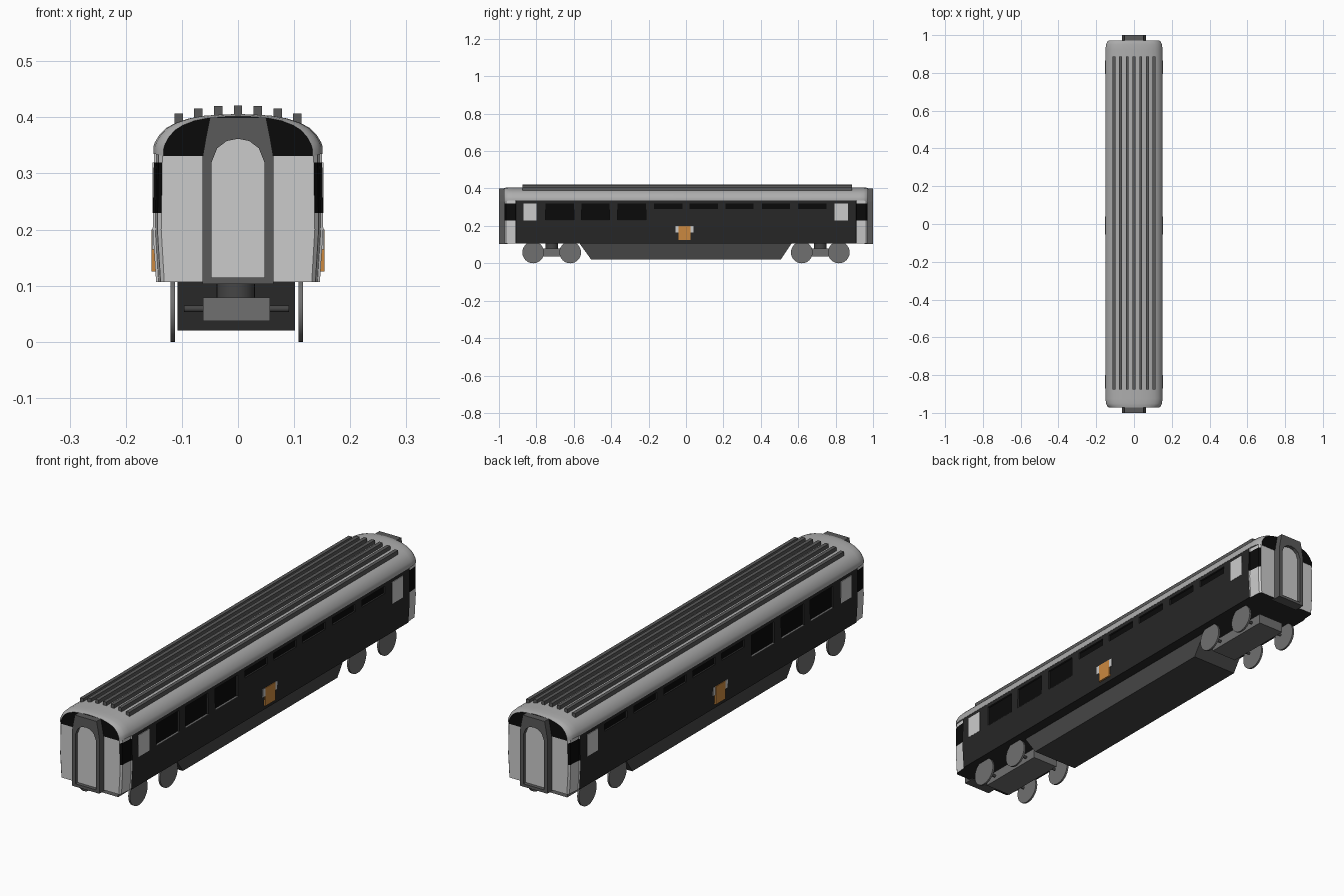
import bpy, bmesh, math

if "Cube" in bpy.data.objects:
    bpy.data.objects.remove(bpy.data.objects["Cube"])


def material(name, v):
    m = bpy.data.materials.new(name)
    m.diffuse_color = (*v, 1) if isinstance(v, tuple) else (v, v, v, 1)
    m.use_nodes = True
    m.node_tree.nodes["Principled BSDF"].inputs["Base Color"].default_value = m.diffuse_color
    return m


LIGHT = material("light_grey", 0.62)
ROOF = material("roof_grey", 0.42)
SIDE = material("charcoal", 0.02)
BLACK = material("black", 0.003)
FRAME = material("frame_grey", 0.10)
UNDER = material("under_grey", 0.06)
STEEL = material("steel_grey", 0.16)
ORANGE = material("orange", (0.6, 0.25, 0.05))


def make(name, bm, *mats, smooth=None):
    bmesh.ops.recalc_face_normals(bm, faces=bm.faces[:])
    me = bpy.data.meshes.new(name)
    bm.to_mesh(me)
    bm.free()
    ob = bpy.data.objects.new(name, me)
    bpy.context.collection.objects.link(ob)
    for m in mats:
        me.materials.append(m)
    if smooth:
        bpy.ops.object.select_all(action='DESELECT')
        ob.select_set(True)
        bpy.context.view_layer.objects.active = ob
        bpy.ops.object.shade_smooth_by_angle(angle=math.radians(smooth))
    return ob


def add_box(bm, x, y, z):
    vs = bmesh.ops.create_cube(bm, size=1)["verts"]
    for v in vs:
        for i, (a, b) in enumerate((x, y, z)):
            v.co[i] = a + (b - a) * (v.co[i] + 0.5)


def boxes(name, items, mat):
    bm = bmesh.new()
    for it in items:
        add_box(bm, *it)
    return make(name, bm, mat)


def both(items):
    return items + [((-x[1], -x[0]), y, z) for x, y, z in items]


def mirror_loop(half):
    return half + [(-x, z) for x, z in reversed(half) if x > 1e-6]


def loft(half, stations):
    """Skin a mirrored cross-section along y; stations are (y, x scale, z drop)."""
    bm = bmesh.new()
    rings = [[bm.verts.new((x * s, y, z - d)) for x, z in mirror_loop(half)] for y, s, d in stations]
    n = len(rings[0])
    for a, b in zip(rings, rings[1:]):
        for i in range(n):
            bm.faces.new((a[i], a[(i + 1) % n], b[(i + 1) % n], b[i]))
    ends = [bm.faces.new(rings[0]), bm.faces.new(rings[-1])]
    return bm, ends


def two_ended(st):
    return [(-y, s, d) for y, s, d in st] + [(y, s, d) for y, s, d in reversed(st)]


def cylinder(bm, r, depth, loc, axis, seg=32):
    vs = bmesh.ops.create_cone(bm, cap_ends=True, segments=seg, radius1=r, radius2=r, depth=depth)["verts"]
    for v in vs:
        x, y, z = v.co
        v.co = (z, y, x) if axis == 'X' else (x, y, z)
        v.co.x += loc[0]
        v.co.y += loc[1]
        v.co.z += loc[2]


# Carriage body with narrower vestibule corners
bm, ends = loft([(.146, .107), (.152, .2), (.1515, .23), (.15, .32), (.15, .345)],
                two_ended([(.97, .90, 0), (.962, .945, 0), (.912, .97, 0), (.91, 1, 0)]))
for f in bm.faces:
    c = f.calc_center_median()
    if abs(c.y) < .9 or c.z < .11:
        f.material_index = 1
    elif .23 < c.z < .32 and abs(c.x) > .12 and f not in ends:
        f.material_index = 2
body = make("carriage_body", bm, LIGHT, SIDE, BLACK)

# Window openings: three tall, five shallow, two door windows per side
tall = [((y, y + .15), (.23, .32)) for y in (-.75, -.56, -.365)]
shallow = [((y, y + .15), (.29, .32)) for y in (-.17, .02, .21, .405, .60)]
door = [((-.87, -.80), (.23, .32)), ((.795, .865), (.23, .32))]
cutter = boxes("window_cutter", both([((.142, .17), y, z) for y, z in tall + shallow]), SIDE)
cutter.hide_render = True
mod = body.modifiers.new("windows", 'BOOLEAN')
mod.operation, mod.solver, mod.object = 'DIFFERENCE', 'EXACT', cutter
bpy.context.view_layer.update()
cut = bpy.data.meshes.new_from_object(body.evaluated_get(bpy.context.evaluated_depsgraph_get()))
body.modifiers.clear()
body.data = cut
bpy.data.objects.remove(cutter)

boxes("window_glass", both([((.13, .1425), y, z) for y, z in tall + shallow]), BLACK)
boxes("door_window", both([((.14, .1525), y, z) for y, z in door]), LIGHT)
boxes("tall_window_sill", both([((.142, .1515), y, (.228, .2315)) for y, z in tall]), STEEL)

# Plain coloured side plates
boxes("side_plate_light", both([((.14, .1535), (-.055, .04), (.165, .20))]), LIGHT)
boxes("side_plate_orange", both([((.14, .1545), (-.04, .025), (.125, .20))]), ORANGE)

# Curved roof with dark end panels
bm, ends = loft([(.151, .335), (.151, .347), (.148, .356), (.14, .369), (.128, .381), (.112, .390), (.088, .398),
                 (.06, .403), (.03, .405), (0, .406)],
                two_ended([(.972, .88, .004), (.965, .94, .002), (.95, .98, 0), (.925, 1, 0)]))
bmesh.ops.inset_individual(bm, faces=ends, thickness=.005, depth=-.004)
for f in ends:
    f.material_index = 1
make("roof", bm, ROOF, BLACK, smooth=35)

# Roof ribs
heights = {0: .421, 1: .420, 2: .416, 3: .407}
boxes("roof_rib", [((i * .0353 - .0075, i * .0353 + .0075), (-.875, .888), (heights[abs(i)] - .025, heights[abs(i)]))
                   for i in range(-3, 4)], FRAME)

# Gangway frames and doors at both ends
outer = mirror_loop([(.063, .103), (.063, .33), (.057, .365), (.05, .40), (0, .40)])
inner = mirror_loop([(.047, .115), (.047, .32), (.037, .345), (.02, .358), (0, .362)])
for s, end in ((-1, "front"), (1, "rear")):
    bm = bmesh.new()
    loops = [[bm.verts.new((x, s * y, z)) for x, z in pts]
             for pts, y in ((outer, .955), (outer, 1), (inner, 1), (inner, .955))]
    n = len(outer)
    for k in range(4):
        a, b = loops[k], loops[(k + 1) % 4]
        for i in range(n):
            bm.faces.new((a[i], a[(i + 1) % n], b[(i + 1) % n], b[i]))
    make(end + "_gangway_frame", bm, FRAME)
    bm = bmesh.new()
    bm.faces.new([bm.verts.new((x, s * .985, z)) for x, z in inner])
    make(end + "_gangway_door", bm, LIGHT)

# Underfloor equipment skirt with sloped ends
bm = bmesh.new()
add_box(bm, (-.108, .102), (-.572, .567), (.02, .11))
for v in bm.verts:
    if v.co.z < .05:
        v.co.y = math.copysign(.507, v.co.y)
make("underfloor_skirt", bm, UNDER)

# Bogies: beam, pivot, axles and wheels
for s, end in ((-1, "front"), (1, "rear")):
    yc = s * .718
    boxes(end + "_bogie_beam", [((-.062, .057), (yc - .15, yc + .15), (.037, .079))], STEEL)
    bm = bmesh.new()
    cylinder(bm, .034, .034, (-.004, yc, .094), 'Z')
    make(end + "_bogie_pivot", bm, UNDER, smooth=35)
    axle, wheel = bmesh.new(), bmesh.new()
    for dy in (-.099, .099):
        cylinder(axle, .006, .187, (-.003, yc + dy, .059), 'X', 16)
        for x in (-.1165, .112):
            cylinder(wheel, .058, .008, (x, yc + dy, .058), 'X', 40)
    make(end + "_axles", axle, UNDER, smooth=35)
    make(end + "_wheels", wheel, STEEL, smooth=35)
